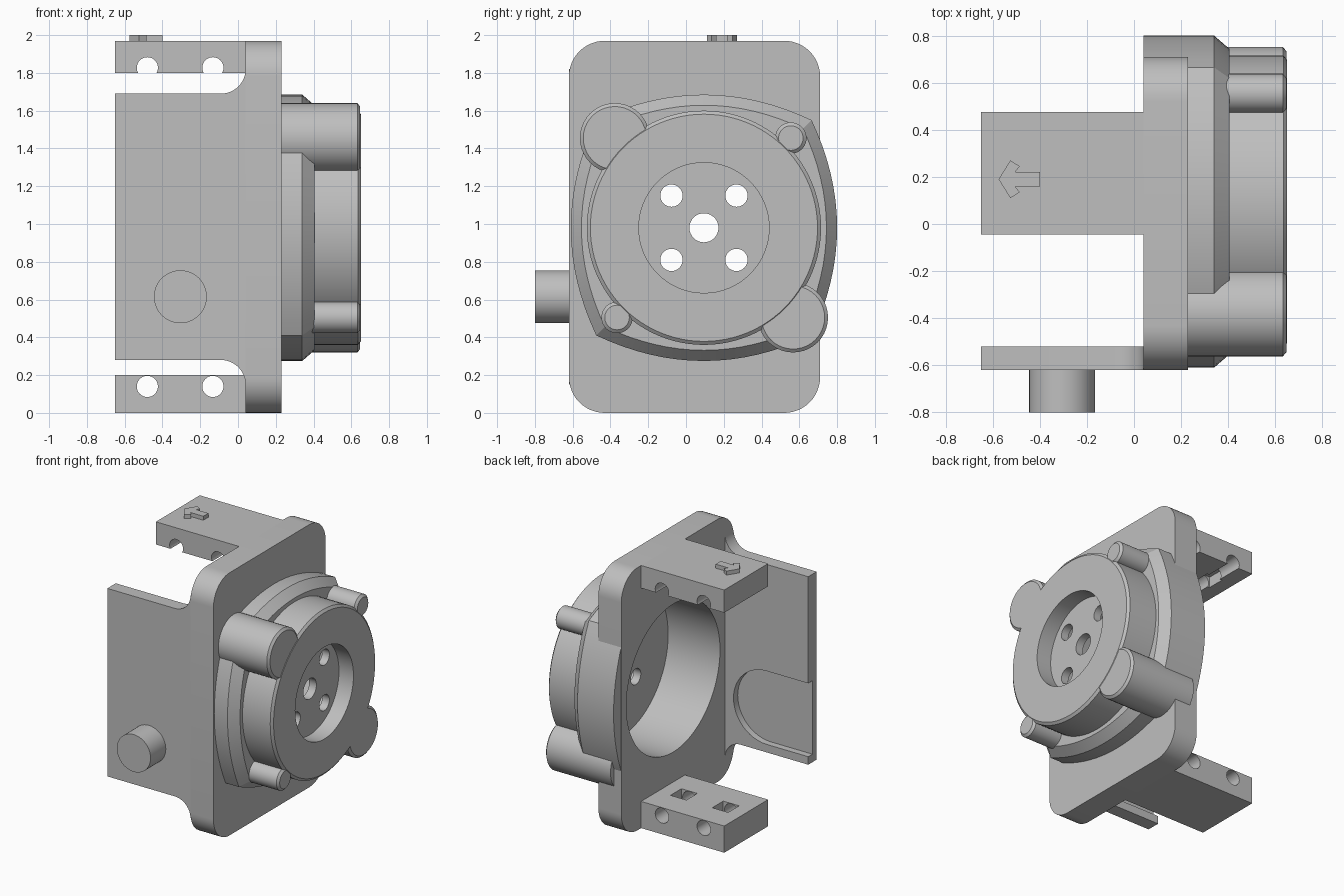
import bpy, bmesh, math

old = bpy.data.objects.get("Cube")
if old:
    bpy.data.objects.remove(old, do_unlink=True)

grey = bpy.data.materials.new("plain_grey")
grey.use_nodes = True
COLOUR = (0.52, 0.52, 0.52, 1)
grey.diffuse_color = COLOUR
grey.node_tree.nodes["Principled BSDF"].inputs["Base Color"].default_value = COLOUR

CY, CZ = 0.095, 0.98          # axis of the round housing
PLACE = {"x": lambda u, v, d: (d, u, v),
         "y": lambda u, v, d: (u, d, v),
         "z": lambda u, v, d: (u, v, d)}


def arc(cu, cv, r, start, end, n=12):
    return [(cu + r * math.cos(math.radians(start + (end - start) * i / n)),
             cv + r * math.sin(math.radians(start + (end - start) * i / n)))
            for i in range(n + 1)]


def circle(cu, cv, r, n=64):
    return arc(cu, cv, r, 0, 360, n)[:-1]


def rect(u0, v0, u1, v1):
    return [(u0, v0), (u1, v0), (u1, v1), (u0, v1)]


def prism(name, pts, axis, stations, centre=(0, 0)):
    """Extrude an outline through (depth, scale) stations along an axis."""
    bm = bmesh.new()
    rings = []
    for d, s in stations:
        rings.append([bm.verts.new(PLACE[axis](centre[0] + (u - centre[0]) * s,
                                               centre[1] + (v - centre[1]) * s, d))
                      for u, v in pts])
    n = len(pts)
    for a, b in zip(rings, rings[1:]):
        for i in range(n):
            bm.faces.new((a[i], a[(i + 1) % n], b[(i + 1) % n], b[i]))
    bm.faces.new(rings[0])
    bm.faces.new(rings[-1])
    bmesh.ops.recalc_face_normals(bm, faces=bm.faces)
    mesh = bpy.data.meshes.new(name)
    bm.to_mesh(mesh)
    bm.free()
    mesh.materials.append(grey)
    obj = bpy.data.objects.new(name, mesh)
    bpy.context.collection.objects.link(obj)
    return obj


def straight(name, pts, axis, a, b):
    return prism(name, pts, axis, [(a, 1), (b, 1)])


def cut(obj, *shapes):
    """Subtract (outline, axis, start, end) shapes and bake the result."""
    cutters = []
    for shape in shapes:
        cutter = straight("cutter", *shape)
        cutter.hide_render = True
        mod = obj.modifiers.new("cut", "BOOLEAN")
        mod.operation, mod.solver, mod.object = "DIFFERENCE", "EXACT", cutter
        cutters.append(cutter)
    bpy.context.view_layer.update()
    graph = bpy.context.evaluated_depsgraph_get()
    baked = bpy.data.meshes.new_from_object(obj.evaluated_get(graph))
    obj.modifiers.clear()
    obj.data = baked
    for cutter in cutters:
        bpy.data.objects.remove(cutter, do_unlink=True)


BORE = (circle(CY, CZ, 0.555), "x", -0.2, 0.47)

# Mounting plate with rounded corners
R = 0.19
outline = (arc(0.71 - R, 1.97 - R, R, 0, 90) + arc(-0.62 + R, 1.97 - R, R, 90, 180)
           + arc(-0.62 + R, R, R, 180, 270) + arc(0.71 - R, R, R, 270, 360))
plate = straight("mounting_plate", outline, "x", 0.04, 0.23)
cut(plate, BORE)

# Bulged square flange with a chamfered front rim
flange_pts = []
for k in range(4):
    c, s = math.cos(k * math.pi / 2), math.sin(k * math.pi / 2)
    for i in range(16):
        u = 0.57 - 1.14 * i / 16
        v = 0.705 - 0.135 * (u / 0.57) ** 2
        flange_pts.append((CY + u * c - v * s, CZ + u * s + v * c))
flange = prism("flange", flange_pts, "x", [(0.041, 1), (0.34, 1), (0.405, 0.92)], (CY, CZ))
cut(flange, BORE)

# Round housing with sunken face and bolt holes
housing = prism("round_housing", circle(CY, CZ, 0.62, 96), "x",
                [(0.3, 1), (0.635, 1), (0.65, 0.97)], (CY, CZ))
holes = [(circle(CY + a, CZ + b, 0.059, 32), "x", 0.4, 0.7)
         for a in (-0.172, 0.172) for b in (-0.17, 0.17)]
cut(housing, BORE, (circle(CY, CZ, 0.345), "x", 0.53, 0.8),
    (circle(CY, CZ, 0.077, 32), "x", 0.4, 0.7), *holes)

# Screw lobes: two large, two small, on opposite corners
for side in (1, -1):
    for name, du, dv, r, start in (("large_lobe", -0.472, 0.475, 0.185, 0.1),
                                   ("small_lobe", 0.46, 0.475, 0.083, 0.3)):
        c = (CY + side * du, CZ + side * dv)
        lobe = prism(name, circle(*c, r, 40), "x",
                     [(start, 1), (0.632, 1), (0.647, 1 - 0.018 / r)], c)
        cut(lobe, BORE)

# Side wall with filleted ends and a round-ended inner recess
wall_pts = ([(-0.65, 0.28)] + arc(-0.09, 0.15, 0.13, 90, 0)
            + arc(-0.09, 1.82, 0.13, 0, -90) + [(-0.65, 1.69)])
wall = straight("side_wall", wall_pts, "y", -0.62, -0.52)
recess = arc(-0.305, 0.615, 0.275, -90, 90, 24) + [(-0.8, 0.89), (-0.8, 0.34)]
cut(wall, (recess, "y", -0.57, -0.4))

# Round stud on the wall
straight("stud", circle(-0.305, 0.615, 0.14, 48), "y", -0.8, -0.6)

# Upper and lower arms with cross holes and nut pockets
for name, z0, z1, hole_z, p0, p1 in (("upper_arm", 1.8, 1.97, 1.827, 1.7, 1.88),
                                     ("lower_arm", 0.0, 0.2, 0.14, 0.08, 0.3)):
    arm = straight(name, rect(-0.65, -0.045, 0.05, 0.475), "z", z0, z1)
    cuts = []
    for x in (-0.48, -0.133):
        cuts.append((circle(x, hole_z, 0.056, 32), "y", -0.2, 0.6))
        cuts.append((rect(x - 0.066, 0.15, x + 0.066, 0.28), "z", p0, p1))
    cut(arm, *cuts)

# Raised direction arrow on the upper arm
half = [(-0.525, 0.08), (-0.485, 0.055), (-0.505, 0.03), (-0.4, 0.03)]
arrow = ([(-0.575, 0.19)] + [(x, 0.19 + h) for x, h in half]
         + [(x, 0.19 - h) for x, h in reversed(half)])
straight("direction_arrow", arrow, "z", 1.96, 2.0)

# Smooth curved sides, keep hard edges
bpy.ops.object.select_all(action="DESELECT")
for obj in bpy.context.collection.objects:
    if obj.type == "MESH" and obj.data.materials and obj.data.materials[0] == grey:
        obj.select_set(True)
        bpy.context.view_layer.objects.active = obj
bpy.ops.object.shade_smooth_by_angle(angle=math.radians(25))
